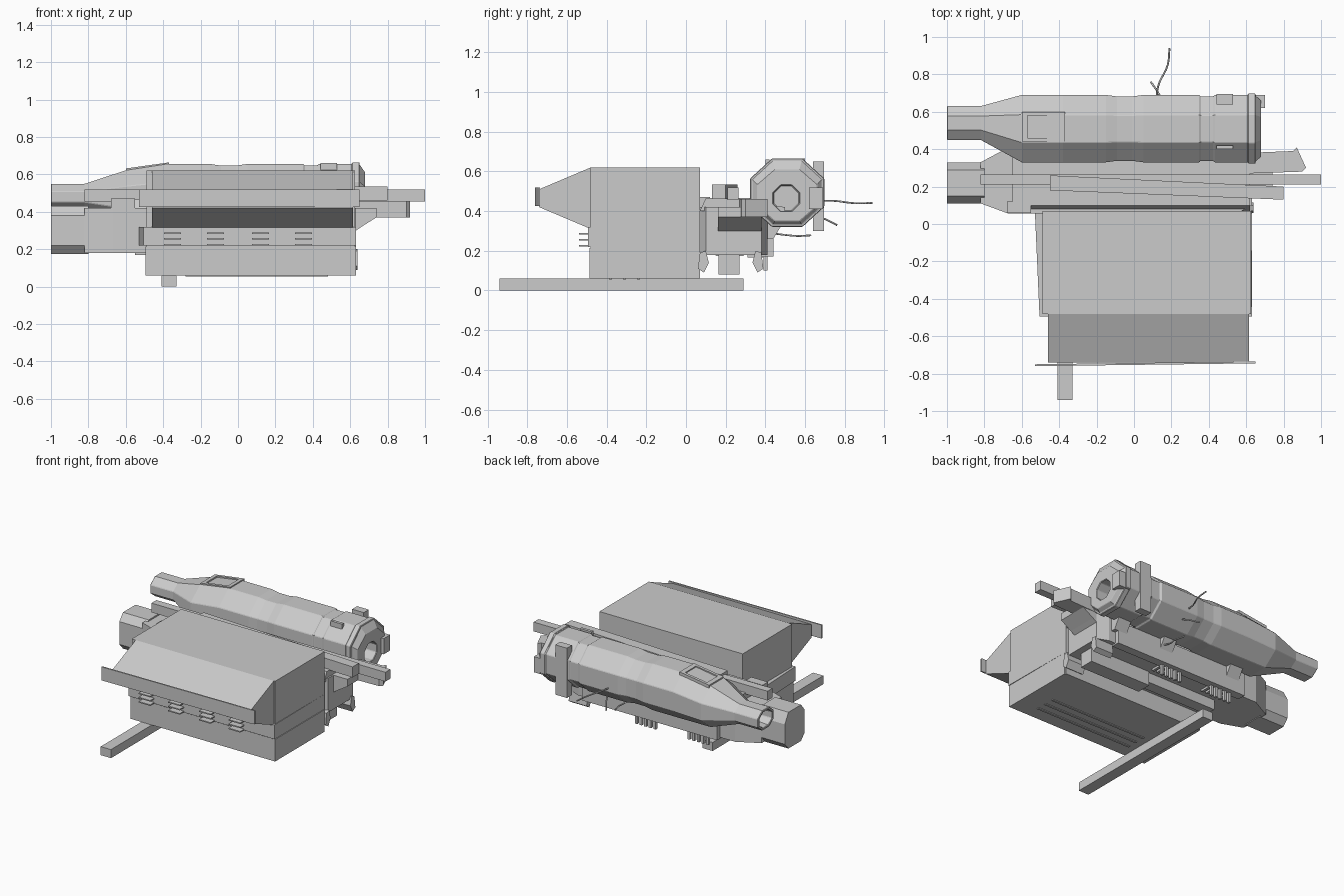
import bpy, math
from mathutils import Vector


def mesh(name, verts, faces):
    me = bpy.data.meshes.new(name)
    me.from_pydata(verts, [], faces)
    me.update()
    ob = bpy.data.objects.new(name, me)
    bpy.context.collection.objects.link(ob)
    return ob


def prism(name, pts, axis, a, b):
    """Extrude a 2D outline along an axis (outline uses the other two axes in order)."""
    def at(p, t):
        return {'x': (t, p[0], p[1]), 'y': (p[0], t, p[1]), 'z': (p[0], p[1], t)}[axis]
    n = len(pts)
    area = sum(pts[i][0] * pts[(i + 1) % n][1] - pts[(i + 1) % n][0] * pts[i][1] for i in range(n))
    if (area > 0) == (axis == 'y'):
        pts = pts[::-1]
    verts = [at(p, a) for p in pts] + [at(p, b) for p in pts]
    faces = [(i, (i + 1) % n, n + (i + 1) % n, n + i) for i in range(n)]
    return mesh(name, verts, faces + [tuple(range(n - 1, -1, -1)), tuple(range(n, 2 * n))])


def box(name, x0, x1, y0, y1, z0, z1):
    return prism(name, [(x0, y0), (x1, y0), (x1, y1), (x0, y1)], 'z', z0, z1)


def loft(name, stations, sides=8):
    """Skin polygon rings along x; each station is x, cy, cz, ry, rz."""
    verts, faces = [], []
    k = 1 / math.cos(math.pi / sides)
    for x, cy, cz, ry, rz in stations:
        for i in range(sides):
            a = (i + 0.5) * 2 * math.pi / sides
            verts.append((x, cy + ry * k * math.cos(a), cz + rz * k * math.sin(a)))
    for s in range(len(stations) - 1):
        for i in range(sides):
            j = (i + 1) % sides
            faces.append((s * sides + i, s * sides + j, (s + 1) * sides + j, (s + 1) * sides + i))
    e = (len(stations) - 1) * sides
    faces += [tuple(range(sides - 1, -1, -1)), tuple(range(e, e + sides))]
    return mesh(name, verts, faces)


def wire(name, pts):
    cu = bpy.data.curves.new(name, 'CURVE')
    cu.dimensions = '3D'
    cu.bevel_depth = 0.005
    cu.bevel_resolution = 1
    sp = cu.splines.new('BEZIER')
    sp.bezier_points.add(len(pts) - 1)
    for bp, p in zip(sp.bezier_points, pts):
        bp.co = p
        bp.handle_left_type = bp.handle_right_type = 'AUTO'
    sp.resolution_u = 5
    ob = bpy.data.objects.new(name, cu)
    bpy.context.collection.objects.link(ob)


# Main housing, its raised band and the front hood
box("housing", -0.49, 0.625, -0.48, 0.07, 0.06, 0.62)
prism("side_band", [(-0.505, -0.495), (0.63, -0.495), (0.625, 0.07), (-0.53, 0.07)], 'z', 0.22, 0.32)
prism("hood", [(-0.48, 0.62), (-0.74, 0.51), (-0.74, 0.42), (-0.48, 0.31)], 'x', -0.46, 0.615)
prism("hood_lip", [(-0.53, -0.76), (0.65, -0.745), (0.65, -0.735), (-0.53, -0.75)], 'z', 0.425, 0.52)
box("lower_front_panel", -0.495, 0.63, -0.487, 0.06, 0.06, 0.215)
box("base_beam", -0.41, -0.33, -0.94, 0.29, 0.0, 0.06)

# Louvre slats on the front, ridges on the underside
for x in (-0.35, -0.12, 0.12, 0.35):
    for z in (0.225, 0.255, 0.285):
        box("louvre", x - 0.045, x + 0.045, -0.54, -0.48, z - 0.004, z + 0.004)
for y in (-0.38, -0.31, -0.24):
    box("bottom_ridge", -0.28, 0.48, y - 0.008, y + 0.008, 0.055, 0.065)

# Receiver: wide centre with a narrower left block
prism("receiver", [(-0.82, 0.11), (-0.67, 0.055), (0.55, 0.055), (0.63, 0.1), (0.63, 0.38),
                   (0.55, 0.41), (-0.67, 0.41), (-0.82, 0.33)], 'z', 0.18, 0.42)
prism("receiver_deck", [(0.07, 0.40), (0.10, 0.465), (0.40, 0.465), (0.43, 0.40)], 'x', -0.65, 0.62)
prism("left_block", [(0.11, 0.22), (0.15, 0.175), (0.29, 0.175), (0.33, 0.22), (0.33, 0.36),
                     (0.29, 0.43), (0.15, 0.43), (0.11, 0.38)], 'x', -1.0, -0.80)
box("small_clamp", -0.68, -0.55, 0.06, 0.12, 0.41, 0.47)
box("back_ledge", -0.55, 0.5, 0.38, 0.44, 0.17, 0.33)

# Long rails on top and right-hand struts
box("top_rail", -0.82, 1.0, 0.21, 0.265, 0.455, 0.52)
prism("slanted_rail", [(-0.45, 0.18), (0.80, 0.13), (0.80, 0.20), (-0.45, 0.26)], 'z', 0.46, 0.535)
prism("right_arm", [(0.60, 0.27), (0.90, 0.28), (0.92, 0.30), (0.87, 0.41), (0.85, 0.39), (0.60, 0.38)],
      'z', 0.37, 0.46)
prism("arm_brace", [(0.60, 0.28), (0.66, 0.32), (0.74, 0.37), (0.74, 0.42), (0.60, 0.42)], 'y', 0.16, 0.38)

# Hanging lower parts
box("lower_block", 0.10, 0.58, 0.165, 0.27, 0.08, 0.19)
box("lower_runner", -0.45, 0.10, 0.18, 0.26, 0.11, 0.19)
for y, s in ((0.09, 1), (0.36, -1)):
    prism("angled_lug", [(y - s * 0.03, 0.11), (y, 0.09), (y + s * 0.025, 0.14), (y + s * 0.01, 0.20),
                         (y - s * 0.02, 0.19)], 'x', 0.50, 0.64)
for x in (0.03, -0.38):
    for i in range(5):
        cx = x + (i - 2) * 0.036
        box("hook_arm", cx - 0.009, cx + 0.009, 0.31, 0.41, 0.165, 0.185)
        box("hook_drop", cx - 0.009, cx + 0.009, 0.39, 0.41, 0.10, 0.18)

# Barrel shell: narrow left muzzle (hollow), waisted middle, banded right end
Y, Z = 0.51, 0.493
barrel = loft("barrel", [
    (-0.84, .535, .48, .055, .045), (-1.0, .54, .48, .07, .055), (-1.0, .54, .48, .09, .07),
    (-0.82, .54, .48, .09, .07), (-0.60, Y, .477, .18, .145), (-0.38, Y, Z, .18, .163),
    (-0.15, Y, Z, .18, .163), (-0.09, Y, Z, .172, .154), (-0.01, Y, Z, .172, .154),
    (0.05, Y, Z, .18, .163), (0.35, Y, Z, .18, .163), (0.355, Y, Z, .172, .155),
    (0.425, Y, Z, .172, .155), (0.43, Y, Z, .18, .163), (0.61, Y, Z, .18, .163),
    (0.61, Y, Z, .187, .172), (0.65, Y, Z, .187, .172), (0.65, Y, Z, .175, .16),
    (0.68, Y, .48, .15, .13), (0.68, .505, .465, .065, .065), (0.45, .505, .465, .065, .065)])
bev = barrel.modifiers.new("soft_edges", 'BEVEL')
bev.width = 0.012
bev.segments = 1
bev.limit_method = 'ANGLE'
bev.angle_limit = math.radians(40)

# Raised frame on the sloped barrel top
for name, x0, x1, y0, y1 in (("frame_left", -.60, -.57, .44, .60), ("frame_right", -.40, -.37, .44, .60),
                             ("frame_front", -.60, -.37, .44, .46), ("frame_back", -.60, -.37, .58, .60)):
    def top(x):
        return 0.626 + (x + 0.6) * 0.14
    prism(name, [(x0, top(x0) - .04), (x1, top(x1) - .04), (x1, top(x1) + .006), (x0, top(x0) + .006)],
          'y', y0, y1)

# Barrel fittings and the brackets that carry it
box("back_strap", 0.44, 0.53, 0.64, 0.695, 0.30, 0.65)
box("top_strap", 0.44, 0.53, 0.40, 0.42, 0.60, 0.66)
box("end_block", 0.62, 0.70, 0.62, 0.69, 0.41, 0.52)
for x in (-0.45, 0.10, 0.48):
    prism("barrel_bracket", [(0.36, 0.26), (0.44, 0.26), (0.50, 0.36), (0.50, 0.42), (0.36, 0.44)],
          'x', x - 0.05, x + 0.05)

# Loose wires at the back
wire("wire_long", [(.12, .66, .45), (.13, .74, .452), (.18, .85, .44), (.19, .94, .441)])
wire("wire_short", [(.15, .66, .375), (.13, .70, .36), (.09, .76, .33)])
wire("wire_low", [(.14, .42, .29), (.12, .50, .28), (.13, .56, .275), (.11, .63, .278)])
